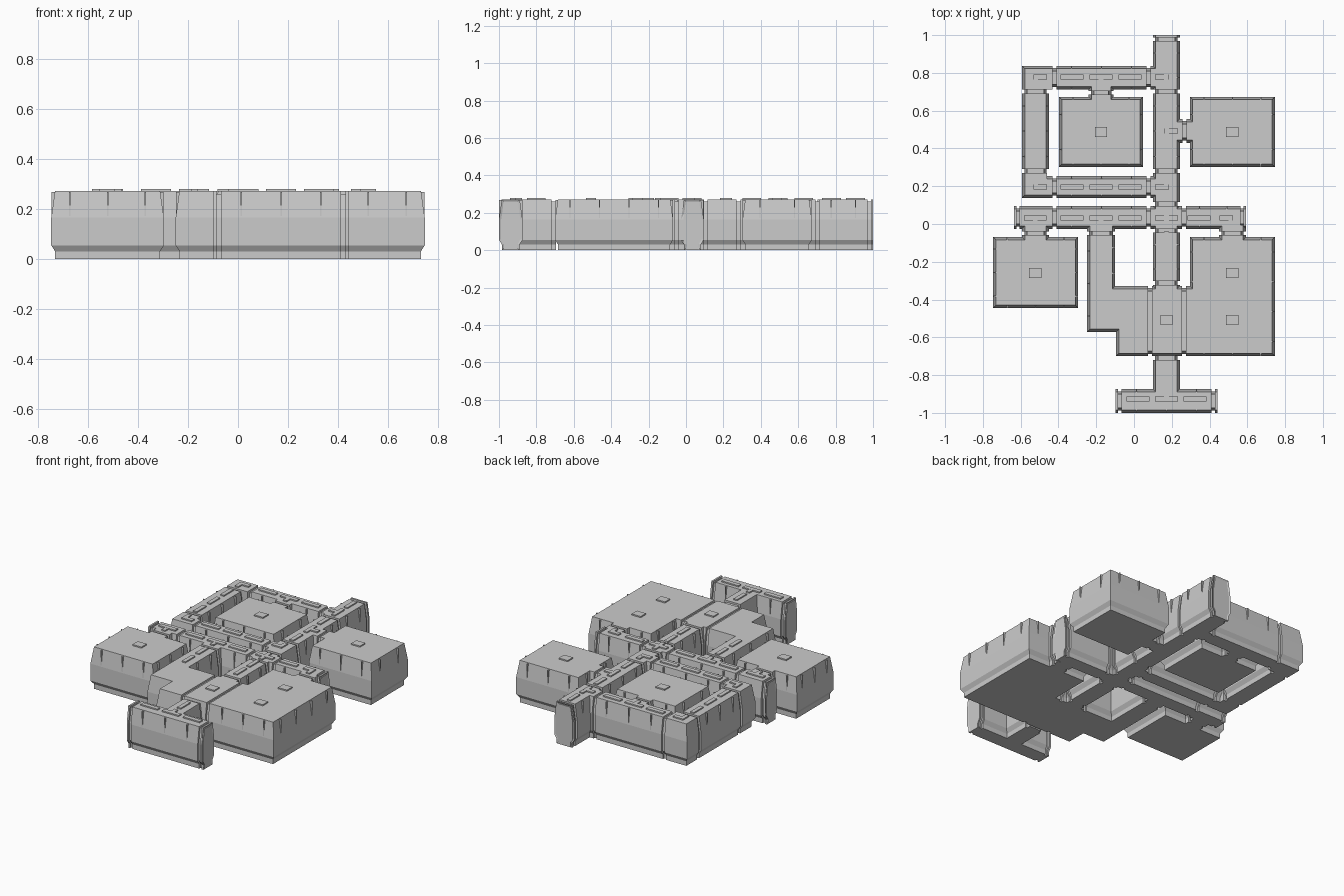
import bpy, bmesh
from mathutils import Vector

if "Cube" in bpy.data.objects:
    bpy.data.objects.remove(bpy.data.objects["Cube"])

# wall cross-section: height, inset from the outer line
WALL = [(0, .016), (.03, .016), (.055, 0), (.165, 0), (.272, .015)]


def finish(name, bm):
    me = bpy.data.meshes.new(name)
    bm.normal_update()
    bm.to_mesh(me)
    bm.free()
    ob = bpy.data.objects.new(name, me)
    bpy.context.collection.objects.link(ob)
    return ob


def box(bm, x0, x1, y0, y1, z0, z1):
    v = bmesh.ops.create_cube(bm, size=1)["verts"]
    for p in v:
        p.co = (x0 + (p.co.x + .5) * (x1 - x0), y0 + (p.co.y + .5) * (y1 - y0),
                z0 + (p.co.z + .5) * (z1 - z0))


def shell(name, pts, flat=(), shrink=0, drop=0, door=None, ribs=True):
    """Loft a right-angled outline through the wall section; flat edges stay vertical."""
    bm = bmesh.new()
    n = len(pts)
    pts = [Vector(p) for p in pts]
    dirs = [(pts[(i + 1) % n] - pts[i]).normalized() for i in range(n)]
    nor = [Vector((-d.y, d.x)) for d in dirs]
    rings = []
    for k, (z, o) in enumerate(WALL):
        off = [0 if i in flat else o + shrink for i in range(n)]
        z = z - drop if k == len(WALL) - 1 else z
        rings.append([bm.verts.new((*(pts[i] + nor[i - 1] * off[i - 1] + nor[i] * off[i]), z))
                      for i in range(n)])
    bm.faces.new(rings[0][::-1])
    bm.faces.new(rings[-1])
    doors = []
    for a, b in zip(rings, rings[1:]):
        for i in range(n):
            j = (i + 1) % n
            f = bm.faces.new((a[i], a[j], b[j], b[i]))
            if i == door:
                doors.append(f)
    bm.normal_update()
    # recessed end door
    if doors:
        bmesh.ops.inset_region(bm, faces=doors, thickness=.014, depth=-.006)
    # thin ribs on the sloped upper wall
    for i in range(n):
        length = (pts[(i + 1) % n] - pts[i]).length
        if ribs and i not in flat and length > .2:
            count = round(length / .15)
            for k in range(count):
                c = pts[i] + dirs[i] * length * (k + .5) / count
                q = [c + dirs[i] * s * .003 + nor[i] * d for s, d in ((-1, .001), (1, .02))]
                xs, ys = sorted(p.x for p in q), sorted(p.y for p in q)
                box(bm, *xs, *ys, .165, .268)
    return finish(name, bm)


def rect(name, x0, x1, y0, y1, flat="", **kw):
    """Rectangular piece; flat is any of B R T L."""
    return shell(name, [(x0, y0), (x1, y0), (x1, y1), (x0, y1)],
                 ["BRTL".index(c) for c in flat], **kw)


def joint(x0, x1, y0, y1, flat):
    rect("joint", x0, x1, y0, y1, flat, shrink=.012, drop=.012, ribs=False)


def end_cap(x0, x1, y0, y1, side):
    """Narrow groove plus end plate with a door, outer face on the given side."""
    flat = "LR" if side in "LR" else "BT"
    joint(x0, x1, y0, y1, flat)
    p = dict(L=(x0, x0 + .012, y0, y1), R=(x1 - .012, x1, y0, y1),
             T=(x0, x1, y1 - .012, y1))[side]
    rect("end_plate", *p, flat, door="BRTL".index(side), ribs=False)


# main corridor lines
VX = (.1, .243)            # central spine
LX = (-.593, -.45)         # left column
TOP, MID, ROW = (.712, .837), (.138, .254), (-.026, .095)

# rooms
rect("north_west_room", -.397, .048, .302, .673)
rect("north_east_room", .296, .746, .302, .673)
rect("south_west_room", -.746, -.296, -.445, -.069)
rect("south_east_room", .296, .746, -.70, -.069)
rect("south_east_room_side", .275, .33, -.70, -.328, "LR")
rect("middle_hall", .095, .255, -.70, -.328, "LR")
shell("stepped_hall", [(-.249, -.572), (-.095, -.572), (-.095, -.70), (.074, -.70),
                       (.074, -.328), (-.10, -.328), (-.10, -.058), (-.249, -.058)], (3, 6))
for x in (.074, .255):
    joint(x, x + .021, -.70, -.328, "LR")

# horizontal corridors with their left corners and right junction stubs
for label, ys in (("top", TOP), ("middle", MID), ("row", ROW)):
    rect(label + "_corridor", -.41, .067, *ys, "LR")
    rect(label + "_junction_stub", .087, .15, *ys, "LR")
    joint(-.432, -.41, *ys, "LR")
    joint(.067, .087, *ys, "LR")
rect("top_corner", LX[0], -.432, *TOP, "BR")
rect("middle_corner", LX[0], -.46, MID[0], .271, "TR")
rect("middle_corner_stub", -.47, -.432, *MID, "LR")
rect("row_west_end", -.605, -.432, *ROW, "LR")
end_cap(-.635, -.605, *ROW, "L")
rect("row_cross_stub", .2, .255, *ROW, "LR")
joint(.255, .275, *ROW, "LR")
rect("row_east_end", .275, .563, *ROW, "LR")
end_cap(.563, .593, *ROW, "R")

# vertical corridors
rect("left_corridor", *LX, .291, .692, "BT")
for y0, y1 in ((.712, .97), (.291, .692), (.116, .271), (-.026, .096), (-.302, -.046),
               (-.9, -.72)):
    rect("spine_corridor", *VX, y0, y1, "BT")
for y0, y1 in ((.692, .712), (.271, .291), (.096, .116), (-.046, -.026), (-.325, -.302),
               (-.72, -.695)):
    joint(*VX, y0, y1, "BT")
for y0, y1 in ((.692, .712), (.271, .291)):
    joint(*LX, y0, y1, "BT")
end_cap(*VX, .97, 1.0, "T")

# south crossbar
rect("south_crossbar", -.067, .411, -1, -.874, "LR")
end_cap(-.097, -.067, -1, -.874, "L")
end_cap(.411, .441, -1, -.874, "R")

# necks between corridors and rooms
for x0, x1, y in ((-.593, -.45, -.049), (.45, .593, -.049), (-.249, -.1, -.049),
                  (-.24, -.108, .694)):
    joint(x0, x1, y - .04, y + .04, "BT")
    rect("neck", x0, x1, y + .009, y + .045, "BT", ribs=False)
    rect("neck", x0, x1, y - .045, y - .009, "BT", ribs=False)
joint(.22, .32, .429, .556, "LR")
rect("neck", .21, .258, .429, .556, "LR", ribs=False)
rect("neck", .278, .33, .429, .556, "LR", ribs=False)
rect("hall_neck", *VX, -.36, -.322, "BT", ribs=False)

# raised roof strips: centre and the arms each one has
strips = [(-.52, .778, "RD"), (-.175, .778, "LRD"), (.172, .778, "LUD"), (.172, .906, "UD"),
          (.172, .492, "RUD"), (-.52, .196, "RU"), (.172, .196, "LU"),
          (-.523, .032, "LRD"), (-.175, .032, "LRD"), (.172, .032, "LRUD"),
          (.344, .032, "LR"), (.512, .032, "LD"), (.172, -.926, "LRU"), (.172, -.80, "UD"),
          (.021, -.926, "LR"), (.323, -.926, "LR")]
strips += [(x, y, "LR") for x in (-.328, -.021) for y in (.778, .196, .032)]
strips += [(-.175, .196, "LR"), (-.52, .492, "UD")]
strips += [(x, y, "UD") for x in (-.52, .172) for y in (.63, .352)]
strips += [(.172, -.09, "UD"), (.172, -.222, "UD"), (-.175, -.117, "UD"), (-.175, -.257, "UD")]
bm = bmesh.new()
for x, y, arms in strips:
    if "L" in arms or "R" in arms:
        box(bm, x - (.06 if "L" in arms else .013), x + (.06 if "R" in arms else .013),
            y - .014, y + .014, .265, .28)
    if "U" in arms or "D" in arms:
        box(bm, x - .013, x + .013, y - (.05 if "D" in arms else .014),
            y + (.05 if "U" in arms else .014), .265, .2798)
finish("roof_strips", bm)

# square roof hatches
bm = bmesh.new()
for x, y in ((-.175, .487), (.52, .487), (-.523, -.26), (.52, -.26), (.52, -.508), (.172, -.508)):
    box(bm, x - .032, x + .032, y - .027, y + .027, .265, .28)
finish("roof_hatches", bm)
